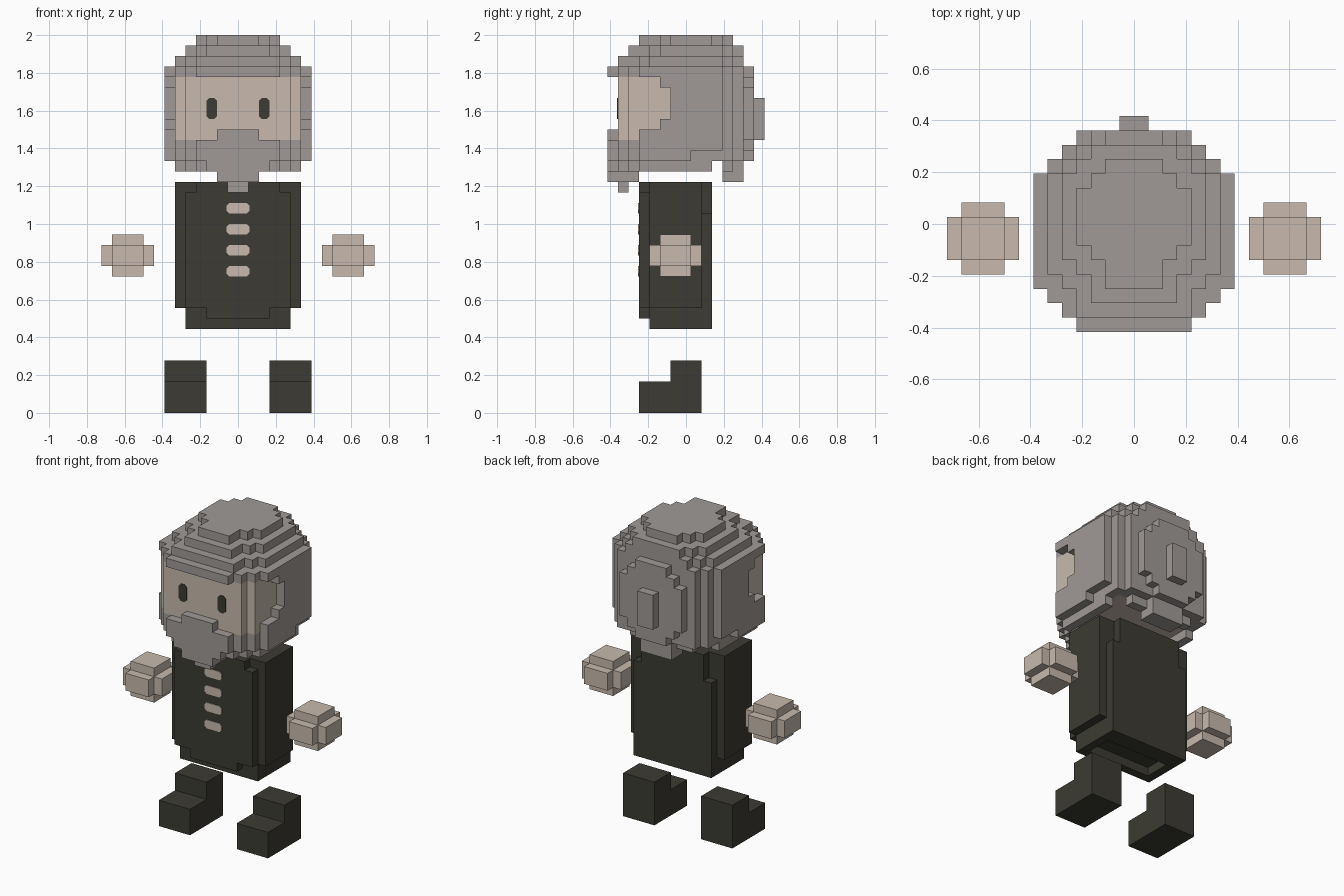
import bpy, bmesh

if "Cube" in bpy.data.objects:
    bpy.data.objects.remove(bpy.data.objects["Cube"])

U = 2 / 36  # size of one block


def material(name, r, g, b):
    m = bpy.data.materials.new(name)
    m.diffuse_color = (r, g, b, 1)
    m.use_nodes = True
    m.node_tree.nodes["Principled BSDF"].inputs["Base Color"].default_value = m.diffuse_color
    return m


HAIR = material("grey hair", 0.352, 0.323, 0.309)
SKIN = material("pale skin", 0.578, 0.491, 0.418)
DARK = material("dark cloth", 0.045, 0.044, 0.033)


def finish(bm, name, mats):
    bmesh.ops.recalc_face_normals(bm, faces=bm.faces)
    me = bpy.data.meshes.new(name)
    bm.to_mesh(me)
    bm.free()
    for m in mats:
        me.materials.append(m)
    bpy.context.collection.objects.link(bpy.data.objects.new(name, me))


class Blocks:
    """A part made of whole blocks; only its outer faces are built."""

    def __init__(self):
        self.cells = {}

    def box(self, w, y0, y1, z0, z1, mat, inner=None):
        """Box of half width w, or from inner to w. None as material carves."""
        for x in range(-w if inner is None else inner, w):
            for y in range(round(y0 + 7.5), round(y1 + 7.5)):
                for z in range(z0, z1):
                    if mat:
                        self.cells[x, y, z] = mat
                    else:
                        self.cells.pop((x, y, z), None)

    def disc(self, w, y0, y1, z0, z1, mat):
        """Slab with rounded plan: narrows as it grows forward and back."""
        for i in range(3):
            self.box(w - i, y0 - i, y1 + i, z0, z1, mat)

    def build(self, name, sign=1):
        cells = self.cells
        mats = [m for m in (HAIR, SKIN, DARK) if m in cells.values()]
        bm = bmesh.new()
        verts = {}
        for c, mat in cells.items():
            for axis in range(3):
                for side in range(2):
                    n = list(c)
                    n[axis] += 2 * side - 1
                    if tuple(n) in cells:
                        continue
                    ring = []
                    for k in range(4):
                        p = list(c)
                        p[axis] += side
                        p[(axis + 1) % 3] += k in (1, 2)
                        p[(axis + 2) % 3] += k > 1
                        p = tuple(p)
                        if p not in verts:
                            verts[p] = bm.verts.new(
                                (sign * p[0] * U, (p[1] - 7.5) * U, p[2] * U))
                        ring.append(verts[p])
                    f = bm.faces.new(ring if side else ring[::-1])
                    f.material_index = mats.index(mat)
        bmesh.ops.recalc_face_normals(bm, faces=bm.faces)
        bmesh.ops.dissolve_limit(bm, angle_limit=0.01, verts=bm.verts,
                                 edges=bm.edges, delimit={'MATERIAL'})
        finish(bm, name, mats)


def plate(name, x, z, w, h, y, mat, cut=0.27):
    """Thin plate with cut corners, centred on x and z."""
    outline = []
    for sx, sz in ((1, 1), (-1, 1), (-1, -1), (1, -1)):
        ends = [(x + sx * w, z + sz * (h - cut)), (x + sx * (w - cut), z + sz * h)]
        outline += ends if sx == sz else ends[::-1]
    bm = bmesh.new()
    f = bm.faces.new([bm.verts.new((a * U, y * U, b * U)) for a, b in outline])
    for v in bmesh.ops.extrude_face_region(bm, geom=[f])["geom"]:
        if isinstance(v, bmesh.types.BMVert):
            v.co.y -= 0.004
    finish(bm, name, [mat])


# Head: side hair with the face opening cut away, then the rounded core
head = Blocks()
head.box(7, -4.5, 3.5, 25, 33, HAIR)
head.box(7, -4.5, 0.5, 24, 25, HAIR)
head.box(7, -4.5, -1.5, 28, 31, None)
head.box(7, -4.5, -2.5, 27, 32, None)
head.disc(6, -5.5, 4.5, 24, 33, HAIR)
head.box(5, -6.5, 5.5, 24, 33, HAIR)
head.box(4, -6.5, 5.5, 24, 33, HAIR)
# trim the front back to a flat face, leaving only the fringe
head.box(4, -7.5, -6.5, 24, 32, None)
# stepped bulge and knot at the back
head.box(4, 5.5, 6.5, 24, 33, None)
for i in range(3):
    head.box(4 - i, 5.5, 6.5, 26 - i, 31 + i, HAIR)
head.box(1, 6.5, 7.5, 26, 30, HAIR)
# crown steps
for k in range(3):
    head.disc(6 - k, k - 3.5, min(3.5, 4.5 - k), 33 + k, 34 + k, HAIR)
    head.box(4 - k, k - 6.5, 0.5, 33 + k, 34 + k, HAIR)
# lower rim, open in the middle with skin above, and nape
head.disc(6, -4.5, 2.5, 23, 24, HAIR)
head.box(5, -4.5, 3.5, 23, 24, None)
head.box(5, -4.5, 3.5, 24, 25, SKIN)
head.box(2, 3.5, 5.5, 22, 24, HAIR)
# face
head.box(6, -5.5, -1.5, 26, 32, SKIN)
head.box(5, -6.5, -5.5, 26, 32, SKIN)
# moustache and beard
head.box(2, -7.5, -6.5, 22, 27, HAIR)
head.box(4, -7.5, -6.5, 24, 26, HAIR)
head.box(3, -7.5, -6.5, 23, 24, HAIR)
head.box(2, -6.5, -4.5, 22, 23, HAIR)
head.box(1, -6.5, -5.5, 21, 22, HAIR)
head.build("head")

# Body with raised panels and a shallow slot underneath
body = Blocks()
body.box(5, -3.5, 2.5, 8, 19, DARK)
body.box(4, -3.5, 2.5, 8, 22, DARK)
body.box(6, -3.5, 1.5, 10, 22, DARK)
body.box(5, -4.5, -3.5, 10, 21, DARK)
body.box(4, -4.5, -3.5, 10, 22, DARK)
body.box(3, -4.5, -3.5, 9, 10, DARK)
body.box(4, -2.5, 0.5, 8, 9, None)
body.build("body")

# Buttons
for i in range(4):
    plate(f"button_{i + 1}", 0, 13.5 + 2 * i, 1.1, 0.5, -4.5, SKIN)

# Hand and foot, each mirrored, with the eyes
hand = Blocks()
hand.box(12, -2.5, 0.5, 13, 17, SKIN, 9)
hand.box(13, -2.5, 0.5, 14, 16, SKIN, 8)
hand.box(12, -3.5, 1.5, 14, 16, SKIN, 9)
foot = Blocks()
foot.box(7, -4.5, 1.5, 0, 3, DARK, 3)
foot.box(7, -1.5, 1.5, 3, 5, DARK, 3)
for side, sign in (("left", -1), ("right", 1)):
    hand.build(f"{side}_hand", sign)
    foot.build(f"{side}_foot", sign)
    plate(f"{side}_eye", sign * 2.5, 29, 0.5, 1, -6.5, DARK)
